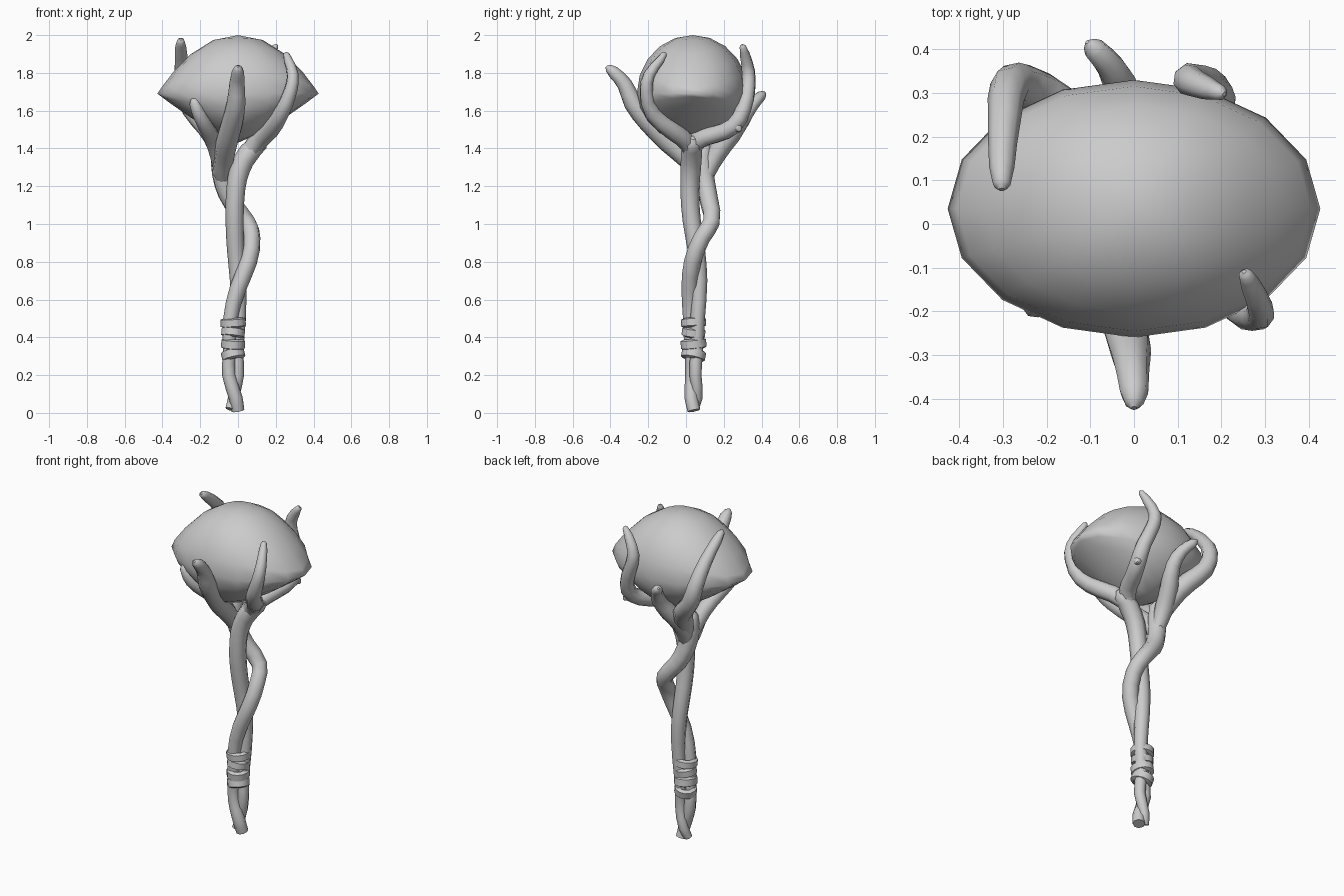
import bpy, bmesh, math
from mathutils import Vector, Matrix


def smooth(ob, angle=50):
    bpy.ops.object.select_all(action='DESELECT')
    ob.select_set(True)
    bpy.context.view_layer.objects.active = ob
    bpy.ops.object.shade_smooth_by_angle(angle=math.radians(angle))


def mesh_object(name, bm, angle=50):
    bmesh.ops.recalc_face_normals(bm, faces=bm.faces)
    me = bpy.data.meshes.new(name)
    bm.to_mesh(me)
    bm.free()
    ob = bpy.data.objects.new(name, me)
    bpy.context.collection.objects.link(ob)
    smooth(ob, angle)
    return ob


def branch(name, pts, res=2, round_tip=True):
    """Tapered eight-sided tube through (x, y, z, radius) points."""
    pts = list(pts)
    if round_tip:
        a, b = Vector(pts[-2][:3]), Vector(pts[-1][:3])
        r = pts[-1][3]
        pts.append((*(b + (b - a).normalized() * r * 0.7), r * 0.3))
    cu = bpy.data.curves.new(name, 'CURVE')
    cu.dimensions = '3D'
    cu.bevel_depth = 1.0
    cu.bevel_resolution = 2
    cu.resolution_u = res
    cu.use_fill_caps = True
    sp = cu.splines.new('BEZIER')
    sp.bezier_points.add(len(pts) - 1)
    for bp, (x, y, z, r) in zip(sp.bezier_points, pts):
        bp.co = (x, y, z)
        bp.radius = r
        bp.handle_left_type = bp.handle_right_type = 'AUTO'
    ob = bpy.data.objects.new(name, cu)
    bpy.context.collection.objects.link(ob)
    bpy.ops.object.select_all(action='DESELECT')
    ob.select_set(True)
    bpy.context.view_layer.objects.active = ob
    bpy.ops.object.convert(target='MESH')
    ob = bpy.context.view_layer.objects.active
    ob.name = name
    smooth(ob, 75)


# Stone: round across, lens-shaped along x with a pointed rim
bm = bmesh.new()
bmesh.ops.create_uvsphere(bm, u_segments=16, v_segments=10, radius=1)
for v in bm.verts:
    u, t, w = v.co
    taper, h = (2.1, 0.31) if w > 0 else (1.25, 0.26)
    k = math.sqrt(max(1 - u * u, 1e-6))
    z = h * w / k * (1 - min(abs(u), 1) ** taper) if abs(u) < 0.999 else 0
    v.co = Vector((0.427 * u, 0.035 + 0.295 * t, 1.69 + z))
mesh_object("stone", bm, 180)

# Two twisted stems
branch("left_stem", [
    (0.0, 0.042, 0.012, 0.034), (-0.012, 0.028, 0.08, 0.036),
    (-0.048, 0.032, 0.20, 0.036), (-0.045, 0.026, 0.32, 0.034),
    (-0.04, 0.022, 0.50, 0.038), (0.0, 0.02, 0.66, 0.044),
    (0.055, 0.035, 0.80, 0.046), (0.073, 0.085, 0.93, 0.046),
    (0.05, 0.135, 1.01, 0.046), (-0.03, 0.125, 1.11, 0.05),
    (-0.075, 0.105, 1.21, 0.052), (-0.09, 0.09, 1.32, 0.055),
    (-0.09, 0.09, 1.41, 0.045)])
branch("right_stem", [
    (-0.043, 0.04, 0.02, 0.024), (-0.025, 0.06, 0.08, 0.028),
    (0.0, 0.05, 0.20, 0.032), (-0.006, 0.056, 0.32, 0.034),
    (0.004, 0.062, 0.50, 0.038), (0.0, 0.07, 0.70, 0.043),
    (-0.012, 0.055, 0.86, 0.046), (-0.018, 0.03, 1.02, 0.048),
    (-0.012, 0.02, 1.18, 0.05), (0.01, 0.025, 1.29, 0.054),
    (0.06, 0.03, 1.38, 0.056), (0.12, 0.035, 1.435, 0.046)])

# Prongs gripping the stone
branch("front_prong", [
    (-0.075, 0.11, 1.20, 0.03), (-0.085, 0.07, 1.27, 0.048),
    (-0.075, 0.0, 1.35, 0.054),
    (-0.06, -0.09, 1.43, 0.057), (-0.03, -0.20, 1.54, 0.055),
    (-0.01, -0.28, 1.64, 0.05), (-0.005, -0.325, 1.74, 0.041),
    (0.0, -0.385, 1.805, 0.033), (0.0, -0.41, 1.825, 0.022)])
branch("front_left_prong", [
    (-0.09, 0.08, 1.28, 0.04), (-0.12, 0.0, 1.41, 0.045),
    (-0.16, -0.10, 1.50, 0.043), (-0.20, -0.165, 1.57, 0.038),
    (-0.228, -0.185, 1.64, 0.03), (-0.23, -0.185, 1.66, 0.02)])
branch("front_right_prong", [
    (0.01, 0.028, 1.30, 0.04), (0.085, 0.02, 1.415, 0.05),
    (0.17, -0.08, 1.50, 0.05), (0.23, -0.18, 1.59, 0.043),
    (0.28, -0.21, 1.71, 0.036), (0.29, -0.195, 1.79, 0.031),
    (0.265, -0.135, 1.87, 0.023), (0.255, -0.115, 1.90, 0.016)])
branch("back_right_prong", [
    (0.05, 0.03, 1.37, 0.04), (0.10, 0.06, 1.44, 0.05),
    (0.145, 0.16, 1.475, 0.047), (0.185, 0.255, 1.52, 0.045),
    (0.185, 0.305, 1.61, 0.041), (0.145, 0.33, 1.72, 0.038),
    (0.125, 0.33, 1.81, 0.036), (0.17, 0.31, 1.90, 0.027),
    (0.20, 0.30, 1.94, 0.017)])
branch("twig_stub", [
    (0.18, 0.25, 1.54, 0.03), (0.205, 0.275, 1.51, 0.025),
    (0.212, 0.282, 1.50, 0.018)])
branch("back_prong", [
    (-0.08, 0.11, 1.26, 0.04), (-0.085, 0.16, 1.37, 0.053),
    (-0.055, 0.24, 1.47, 0.05), (-0.03, 0.30, 1.56, 0.043),
    (-0.05, 0.355, 1.635, 0.034), (-0.09, 0.40, 1.68, 0.027),
    (-0.10, 0.41, 1.69, 0.018)])
branch("back_left_prong", [
    (-0.085, 0.11, 1.30, 0.04), (-0.11, 0.18, 1.42, 0.057),
    (-0.17, 0.265, 1.52, 0.056), (-0.25, 0.315, 1.61, 0.05),
    (-0.285, 0.315, 1.72, 0.045), (-0.297, 0.24, 1.84, 0.038),
    (-0.303, 0.13, 1.94, 0.029), (-0.303, 0.09, 1.97, 0.02)])


# Binding: tilted flat bands around both stems
def band(name, z, height, tilt_x, tilt_y, rx, ry):
    bm = bmesh.new()
    n, thick, h = 12, 0.02, height / 2
    section = [(-thick, -h), (0, -h * 0.7), (0, h * 0.7), (-thick, h)]
    rot = Matrix.Rotation(tilt_x, 3, 'X') @ Matrix.Rotation(tilt_y, 3, 'Y')
    rings = []
    for i in range(n):
        a = math.tau * i / n
        rings.append([bm.verts.new(
            rot @ Vector(((rx + d) * math.cos(a), (ry + d) * math.sin(a), e))
            + Vector((-0.026, 0.04, z))) for d, e in section])
    for i in range(n):
        p, q = rings[i], rings[(i + 1) % n]
        for j in range(4):
            k = (j + 1) % 4
            bm.faces.new((p[j], q[j], q[k], p[k]))
    mesh_object(name, bm, 40)


for i, (z, h, tx, ty, rx, ry) in enumerate([
        (0.478, 0.052, 0.05, -0.06, 0.067, 0.066),
        (0.425, 0.052, -0.12, 0.10, 0.062, 0.062),
        (0.365, 0.058, 0.10, 0.05, 0.063, 0.068),
        (0.308, 0.058, -0.20, -0.22, 0.062, 0.064)]):
    band(f"binding_band_{i + 1}", z, h, tx, ty, rx, ry)
